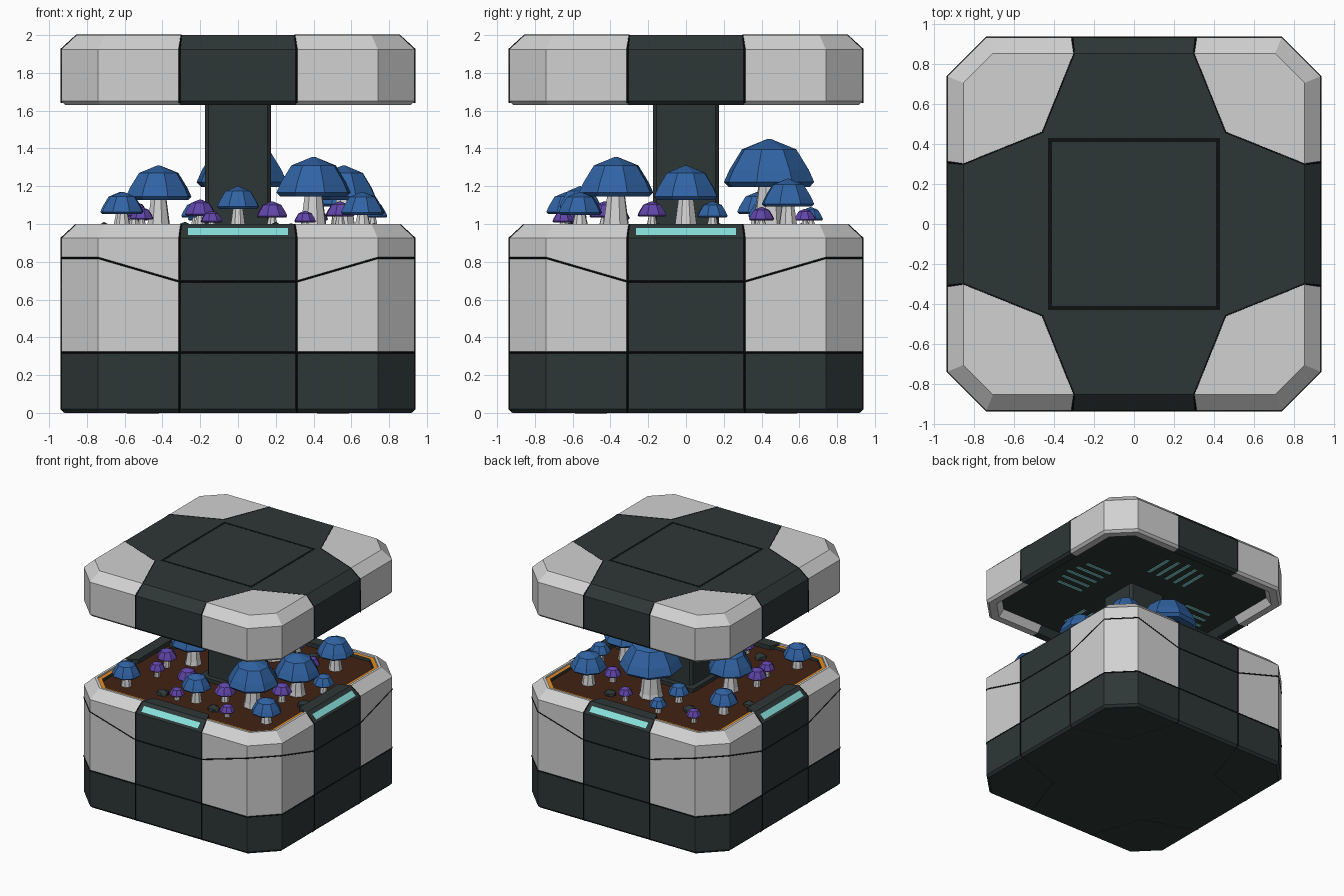
import bpy, bmesh, math, random
from mathutils import Matrix, Vector

random.seed(4)
cube = bpy.data.objects.get("Cube")
if cube:
    bpy.data.objects.remove(cube, do_unlink=True)


def material(name, color):
    m = bpy.data.materials.new(name)
    m.use_nodes = True
    m.diffuse_color = (*color, 1)
    m.node_tree.nodes["Principled BSDF"].inputs["Base Color"].default_value = (*color, 1)
    return m


WHITE = material("white_shell", (0.64, 0.64, 0.64))
DARK = material("dark_slate", (0.027, 0.038, 0.037))
BLACK = material("black_seam", (0.004, 0.005, 0.005))
TEAL = material("teal_light", (0.24, 0.74, 0.71))
ORANGE = material("orange_trim", (0.75, 0.27, 0.02))
SOIL = material("brown_soil", (0.055, 0.016, 0.007))
BLUE = material("blue_cap", (0.03, 0.125, 0.37))
PURPLE = material("purple_cap", (0.12, 0.06, 0.40))


def finish(name, bm, mats, fix=True):
    if fix:
        bmesh.ops.recalc_face_normals(bm, faces=bm.faces)
    me = bpy.data.meshes.new(name)
    bm.to_mesh(me)
    bm.free()
    for m in mats:
        me.materials.append(m)
    ob = bpy.data.objects.new(name, me)
    bpy.context.collection.objects.link(ob)
    return ob


def turn(p, k):
    return Matrix.Rotation(k * math.pi / 2, 3, "Z") @ Vector(p)


def octagon(z, inset):
    # chamfered square, each side split at its central panel
    h, c, s = 0.935 - inset, 0.74 - 0.414 * inset, 0.31 - 0.125 * inset
    quarter = [(-s, -h, z), (s, -h, z), (c, -h, z), (h, -c, z)]
    return [turn(p, k) for k in range(4) for p in quarter]


def loft(bm, rings, rule):
    # bridge rings; rule(band, side) gives the material index
    rows = [[bm.verts.new(p) for p in r] for r in rings]
    n = len(rows[0])
    for b in range(len(rows) - 1):
        for j in range(n):
            i = (j + 1) % n
            f = bm.faces.new((rows[b][j], rows[b][i], rows[b + 1][i], rows[b + 1][j]))
            f.material_index = rule(b, j)
    return rows


def circle(r, z, n=8, cx=0, cy=0, spin=0):
    return [(cx + r * math.cos(spin + math.tau * i / n),
             cy + r * math.sin(spin + math.tau * i / n), z) for i in range(n)]


def prism(name, outline, z0, z1, mat, k=0):
    bm = bmesh.new()
    rows = loft(bm, [[turn((x, y, z), k) for x, y in outline] for z in (z0, z1)], lambda b, j: 0)
    bm.faces.new(rows[0])
    bm.faces.new(rows[1])
    return finish(name, bm, [mat])


def rect(x0, x1, y0, y1):
    return [(x0, y0), (x1, y0), (x1, y1), (x0, y1)]


def seam(name, paths, closed=False):
    cu = bpy.data.curves.new(name, "CURVE")
    cu.dimensions = "3D"
    cu.bevel_depth = 0.005
    cu.bevel_resolution = 0
    for path in paths:
        sp = cu.splines.new("POLY")
        sp.points.add(len(path) - 1)
        for pt, p in zip(sp.points, path):
            pt.co = (*p, 1)
        sp.use_cyclic_u = closed
    cu.materials.append(BLACK)
    ob = bpy.data.objects.new(name, cu)
    bpy.context.collection.objects.link(ob)


# Planter body with trim ring and soil
def body_rule(b, j):
    if b < 2 or b == 7 or j % 4 == 0:
        return 1
    return 2 if b == 6 else 0


bm = bmesh.new()
levels = [(0, 0.02), (0.02, 0), (0.32, 0), (0.925, 0), (1, 0.08), (1, 0.1),
          (0.988, 0.102), (0.988, 0.135), (0.965, 0.138)]
rows = loft(bm, [octagon(z, i) for z, i in levels], body_rule)
bm.faces.new(rows[0]).material_index = 1
bm.faces.new(rows[-1]).material_index = 3
finish("planter_body", bm, [WHITE, DARK, ORANGE, SOIL])

# Lid with recessed ceiling and a dark cross on top
bm = bmesh.new()
levels = [(1.69, 0.12), (1.63, 0.08), (1.63, 0.02), (1.65, 0), (1.925, 0), (2, 0.08)]
rows = loft(bm, [octagon(z, i) for z, i in levels], lambda b, j: 1 if j % 4 == 0 else 0)
bm.faces.new(rows[0]).material_index = 1
mid = [bm.verts.new(turn((0.46, -0.46, 2), k)) for k in range(4)]
top = rows[-1]
for k in range(4):
    bm.faces.new([top[(4 * k + n) % 16] for n in (1, 2, 3, 4)] + [mid[k]])
    bm.faces.new((top[4 * k], top[4 * k + 1], mid[k], mid[k - 1])).material_index = 1
bm.faces.new(mid).material_index = 1
finish("lid", bm, [WHITE, DARK])

# Central pillar
c = 0.02
w = 0.175
post = [(-w + c, -w), (w - c, -w), (w, -w + c), (w, w - c),
        (w - c, w), (-w + c, w), (-w, w - c), (-w, -w + c)]
prism("pillar", post, 0.95, 1.7, DARK)
prism("pillar_foot", rect(-0.22, 0.22, -0.22, 0.22), 0.95, 0.995, DARK)

# Parts repeated on the four sides
for k in range(4):
    prism("rim_sill", [(-0.3, -0.85), (0.3, -0.85), (0.26, -0.76), (-0.26, -0.76)],
          0.95, 1.0, DARK, k)
    bm = bmesh.new()
    strip = [(-0.265, -0.923, 0.943), (0.265, -0.923, 0.943),
             (0.265, -0.886, 0.978), (-0.265, -0.886, 0.978)]
    bm.faces.new([bm.verts.new(turn(p, k)) for p in strip])
    finish("light_strip", bm, [TEAL], fix=False)
    prism("lid_groove", rect(-0.43, 0.43, -0.43, -0.41), 1.995, 2.001, BLACK, k)
    for n in range(-2, 3):
        x = n * 0.09
        prism("ceiling_light", rect(x - 0.014, x + 0.014, -0.7 + abs(x) * 0.3, -0.4),
              1.683, 1.692, TEAL, k)

# Panel seams
arch = [(0.31, -0.935, 1.64), (0.31, -0.935, 1.925), (0.3, -0.855, 1.998), (0.46, -0.46, 1.998)]
half = [(-y, -x, z) for x, y, z in arch[:-1]]
seam("lid_seams", [[turn(p, k) for p in arch + half[::-1]] for k in range(4)])
post_line = [(0.46, -0.46, 0.003), (0.31, -0.915, 0.003), (0.31, -0.935, 0.02),
             (0.31, -0.935, 0.925), (0.3, -0.855, 0.998)]
other = [(-y, -x, z) for x, y, z in post_line]
seam("body_seams", [[turn(p, k) for p in line] for k in range(4) for line in (post_line, other)])
wave = octagon(0.82, 0)
for j, p in enumerate(wave):
    if j % 4 < 2:
        p.z = 0.695
seam("belt_seams", [octagon(0.32, 0), wave], closed=True)


# Mushrooms: x, y, top height, cap radius
def mushroom(name, x, y, top, r, mat):
    spin = math.pi / 8 + random.uniform(-0.15, 0.15)
    low = top - r
    prof = [(0.4 * r, 0.95), (0.34 * r, 1.0), (0.24 * r, low),
            (0.9 * r, low - 0.02 * r), (r, low + 0.08 * r),
            (0.88 * r, low + 0.34 * r), (0.6 * r, low + 0.78 * r), (0.04 * r, top)]
    bm = bmesh.new()
    rows = loft(bm, [circle(a, z, 8, x, y, spin) for a, z in prof], lambda b, j: int(b > 1))
    bm.faces.new(rows[0])
    bm.faces.new(rows[-1]).material_index = 1
    finish(name, bm, [WHITE, mat])


blue = [(-0.61, -0.63, 1.17, 0.115), (-0.42, 0, 1.31, 0.18), (0, -0.56, 1.2, 0.118),
        (0.4, -0.37, 1.355, 0.205), (0.66, -0.56, 1.17, 0.12), (0.56, 0, 1.31, 0.18),
        (0.02, 0.44, 1.45, 0.248), (0.54, 0.54, 1.24, 0.145), (0.71, 0.14, 1.12, 0.085),
        (-0.22, 0.41, 1.12, 0.085), (-0.2, 0.66, 1.09, 0.07), (-0.62, 0.38, 1.17, 0.115)]
purple = [(-0.51, -0.36, 1.09, 0.065), (-0.55, -0.17, 1.12, 0.08), (-0.2, -0.39, 1.13, 0.085),
          (-0.14, -0.62, 1.07, 0.06), (0.18, -0.43, 1.12, 0.085), (0.54, -0.18, 1.12, 0.08),
          (0.355, -0.65, 1.07, 0.06), (0.41, 0.4, 1.09, 0.07), (0.13, 0.63, 1.08, 0.06),
          (-0.53, 0.65, 1.08, 0.06)]
for spec in blue:
    mushroom("blue_mushroom", *spec, BLUE)
for spec in purple:
    mushroom("purple_mushroom", *spec, PURPLE)

# Rocks half buried in the soil
for x, y in [(-0.28, -0.6), (0.2, -0.61), (0.72, -0.15), (0.28, 0.61), (-0.39, 0.5), (-0.71, 0.16)]:
    bm = bmesh.new()
    bmesh.ops.create_icosphere(bm, subdivisions=1, radius=0.055)
    for v in bm.verts:
        v.co = v.co * random.uniform(0.8, 1.15)
        v.co.z *= 0.6
    rock = finish("rock", bm, [DARK])
    rock.location = (x, y, 0.975)
    rock.rotation_euler.z = random.uniform(0, math.tau)
